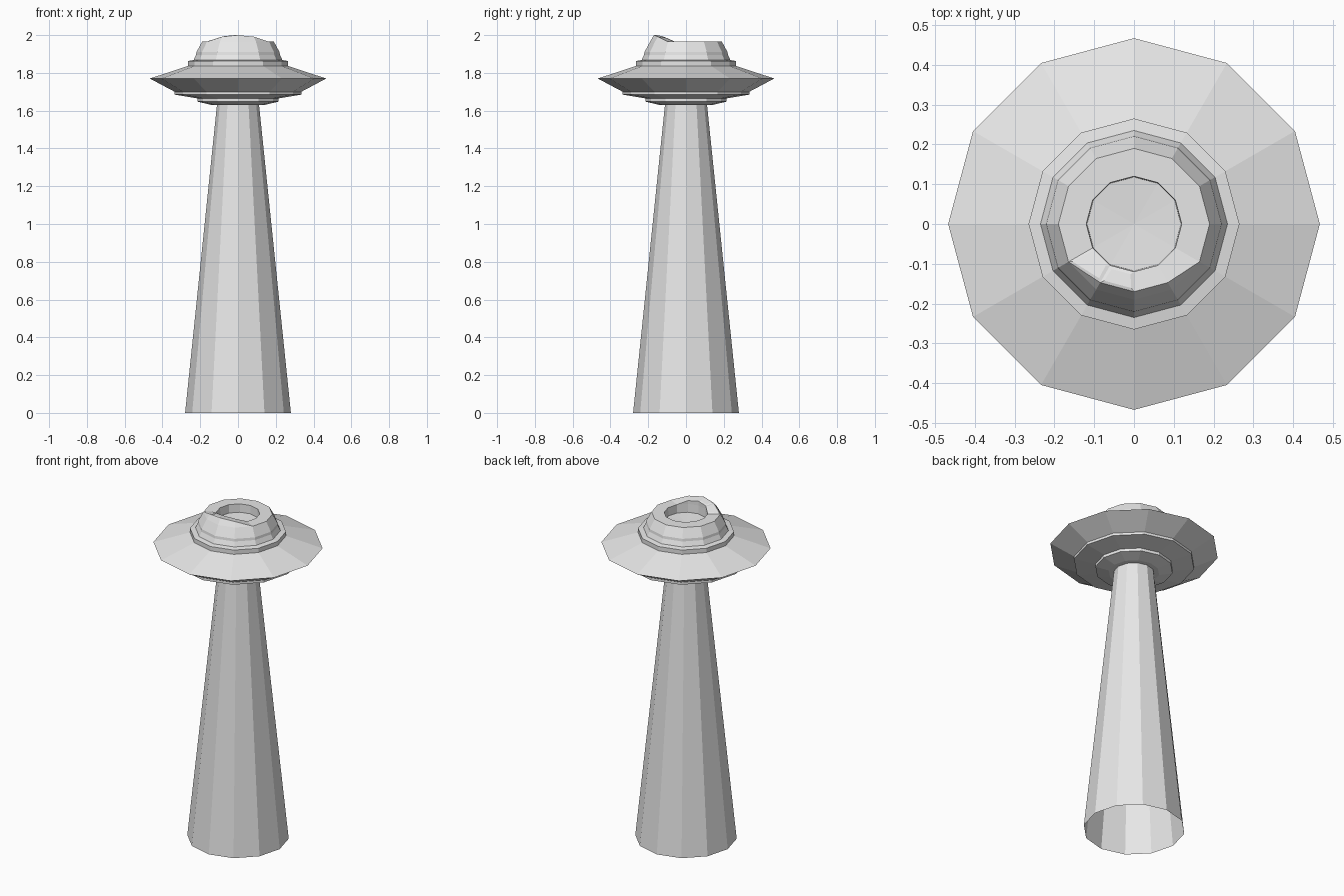
import bpy, bmesh
from math import cos, sin, radians

if "Cube" in bpy.data.objects:
    bpy.data.objects.remove(bpy.data.objects["Cube"])

SIDES = 12

grey = bpy.data.materials.new("light grey")
grey.use_nodes = True
grey.diffuse_color = (0.8, 0.8, 0.8, 1)
grey.node_tree.nodes["Principled BSDF"].inputs["Base Color"].default_value = (0.8, 0.8, 0.8, 1)


def polar(r, z, degrees):
    a = radians(degrees)
    return (r * cos(a), r * sin(a), z)


def finish(bm, name):
    bmesh.ops.remove_doubles(bm, verts=bm.verts, dist=1e-5)
    bmesh.ops.dissolve_degenerate(bm, edges=bm.edges, dist=1e-5)
    bmesh.ops.recalc_face_normals(bm, faces=bm.faces)
    mesh = bpy.data.meshes.new(name)
    bm.to_mesh(mesh)
    bm.free()
    mesh.materials.append(grey)
    obj = bpy.data.objects.new(name, mesh)
    bpy.context.collection.objects.link(obj)
    return obj


def lathe(name, profile):
    """Turn a (radius, height) profile into a flat-sided solid."""
    bm = bmesh.new()
    rings = [[bm.verts.new(polar(r, z, 360 * i / SIDES)) for i in range(SIDES)]
             for r, z in profile]
    for low, high in zip(rings, rings[1:]):
        for i in range(SIDES):
            j = (i + 1) % SIDES
            bm.faces.new((low[i], low[j], high[j], high[i]))
    return finish(bm, name)


# Open, tapering light beam
lathe("beam", [(0.28, 0), (0.111, 1.635)])

# Saucer with stepped underside, sharp rim, collar and recessed cap
lathe("saucer", [
    (0, 1.63), (0.14, 1.63), (0.215, 1.648), (0.215, 1.665),
    (0.335, 1.685), (0.335, 1.70), (0.467, 1.77),
    (0.265, 1.837), (0.265, 1.863), (0.235, 1.868), (0.222, 1.895),
    (0.22, 1.91), (0.19, 1.965), (0.12, 1.965), (0.118, 1.915), (0, 1.908),
])

# Raised crest along the front of the cap, tapering to nothing at both ends
bm = bmesh.new()
rows = []
for k in range(5):
    angle = 210 + 30 * k
    rise = (0, 0.75, 1, 0.75, 0)[k]
    outer = 0.17 if rise else 0.19
    section = [(0.19, 1.965), (outer, 1.965 + 0.035 * rise),
               (0.12, 1.965 + 0.026 * rise), (0.12, 1.965)]
    rows.append([bm.verts.new(polar(r, z, angle)) for r, z in section])
tops = []
for a, b in zip(rows, rows[1:]):
    for i in range(3):
        face = bm.faces.new((a[i], a[i + 1], b[i + 1], b[i]))
        if i == 1:
            tops.append(face)
# Small sunken panels on the right half of the crest
bm.normal_update()
bmesh.ops.inset_individual(bm, faces=tops[:2], thickness=0.011, depth=-0.003)
finish(bm, "front_crest")
